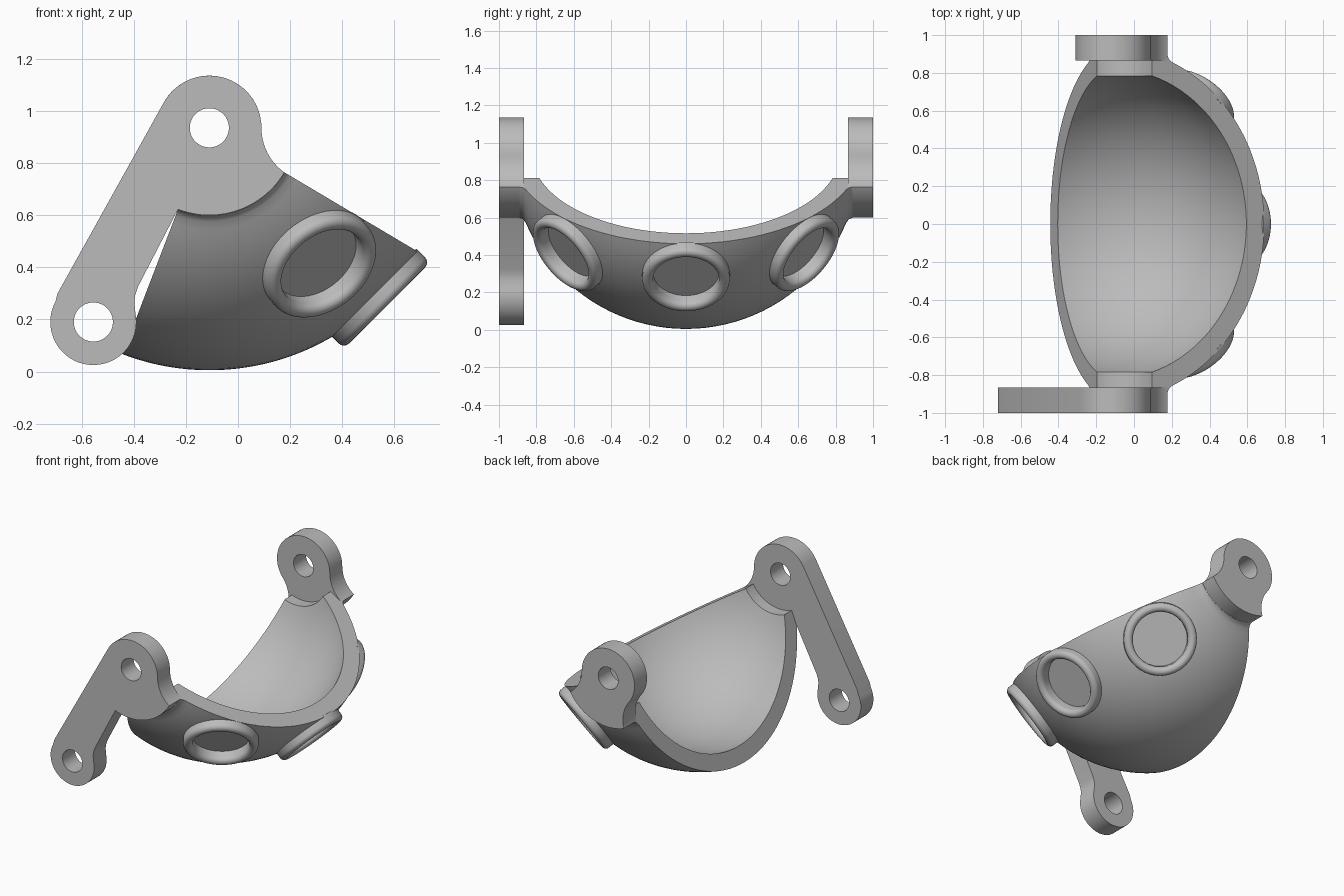
import bpy, bmesh
from math import sin, cos, radians, pi
from mathutils import Vector

cube = bpy.data.objects.get("Cube")
if cube:
    bpy.data.objects.remove(cube, do_unlink=True)

# Main dimensions
PIVOT = Vector((-0.11, 0.0, 0.935))
R_OUT, R_IN, R_HUB, R_BORE = 0.93, 0.82, 0.335, 0.24
A_LEFT, A_RIGHT = radians(-21), radians(59.3)   # wedge angles from straight down
Y_IN, Y_OUT = 0.865, 1.0

grey = bpy.data.materials.new("plain grey")
grey.use_nodes = True
COLOUR = (0.5, 0.5, 0.5, 1)
grey.diffuse_color = COLOUR
grey.node_tree.nodes["Principled BSDF"].inputs["Base Color"].default_value = COLOUR


def make(name, bm):
    bmesh.ops.recalc_face_normals(bm, faces=bm.faces)
    me = bpy.data.meshes.new(name)
    bm.to_mesh(me)
    bm.free()
    me.materials.append(grey)
    ob = bpy.data.objects.new(name, me)
    bpy.context.scene.collection.objects.link(ob)
    return ob


def smooth(ob):
    bpy.ops.object.select_all(action='DESELECT')
    ob.select_set(True)
    bpy.context.view_layer.objects.active = ob
    bpy.ops.object.shade_smooth_by_angle(angle=radians(32))


def cylinder(centre, axis, radius, depth):
    bm = bmesh.new()
    bmesh.ops.create_cone(bm, cap_ends=True, segments=64, radius1=radius,
                          radius2=radius, depth=depth)
    rot = axis.to_track_quat('Z', 'Y').to_matrix().to_4x4()
    bmesh.ops.transform(bm, matrix=rot, verts=bm.verts)
    bmesh.ops.translate(bm, vec=centre, verts=bm.verts)
    return make("cutter", bm)


def cut(ob, cutters):
    for c in cutters:
        c.hide_render = True
        mod = ob.modifiers.new("cut", 'BOOLEAN')
        mod.operation, mod.solver, mod.object = 'DIFFERENCE', 'EXACT', c
    graph = bpy.context.evaluated_depsgraph_get()
    me = bpy.data.meshes.new_from_object(ob.evaluated_get(graph))
    ob.modifiers.clear()
    ob.data = me
    for c in cutters:
        bpy.data.objects.remove(c, do_unlink=True)


def sweep(rings, closed, cap):
    """Skin a list of closed point rings."""
    bm = bmesh.new()
    rows = [[bm.verts.new(p) for p in ring] for ring in rings]
    n = len(rows[0])
    pairs = list(zip(rows, rows[1:])) + ([(rows[-1], rows[0])] if closed else [])
    for a, b in pairs:
        for i in range(n):
            j = (i + 1) % n
            bm.faces.new((a[i], a[j], b[j], b[i]))
    if cap:
        bm.faces.new(rows[0])
        bm.faces.new(rows[-1])
    return bm


def arc(cx, cz, r, a0, a1, n):
    return [Vector((cx + r * cos(a0 + (a1 - a0) * i / n),
                    cz + r * sin(a0 + (a1 - a0) * i / n))) for i in range(n + 1)]


# Spherical wedge shell, swept about the y axis through the pivot
outer = arc(0, 0, R_OUT, 0, radians(65), 20)
neck = [Vector(p) for p in ((0.36, 0.858), (0.343, 0.872), (0.336, 0.89),
                            (0.3, 0.893), (R_BORE, Y_IN))]
inner = arc(0, 0, R_IN, radians(73), 0, 22)
half = outer + neck + inner
mirrored = [Vector((p.x, -p.y)) for p in reversed(half[1:-1])]
STEPS = 40
rings = []
for k in range(STEPS + 1):
    a = A_LEFT + (A_RIGHT - A_LEFT) * k / STEPS
    rings.append([PIVOT + Vector((p.x * sin(a), p.y, -p.x * cos(a)))
                  for p in half + mirrored])
shell = make("bowl_shell", sweep(rings, False, True))

# Blind round ports, with a raised rounded rim on each
axes = {"centre": Vector((1, 0, -1)),
        "front": Vector((0.425, -0.635, -0.525)),
        "back": Vector((0.425, 0.635, -0.525))}
FLOOR, R_PORT = 0.887, 0.176
cut(shell, [cylinder(PIVOT + d.normalized() * (FLOOR + 0.1), d, R_PORT, 0.2)
            for d in axes.values()])
smooth(shell)

rim = [Vector((R_PORT, FLOOR - 0.005)), Vector((R_PORT, 0.935))]
rim += arc(0.205, 0.935, 0.029, pi, 0, 12)[1:]
rim += [Vector((0.234, 0.89))]
for side, d in axes.items():
    rot = d.to_track_quat('Z', 'Y')
    rings = [[PIVOT + rot @ Vector((p.x * cos(t), p.x * sin(t), p.y)) for p in rim]
             for t in (2 * pi * k / 64 for k in range(64))]
    smooth(make(side + "_port_rim", sweep(rings, True, False)))

# Pivot plates: hub sector, concave flare and round ear in the x-z plane
R_EAR, R_FLARE = 0.2, 0.211
foot = arc(0, 0, R_HUB, A_LEFT - pi / 2, A_RIGHT - pi / 2, STEPS)
flare = arc(R_EAR + R_FLARE, 0, R_FLARE, radians(234), pi, 12)
middle = (A_LEFT + A_RIGHT) / 2
axis2 = Vector((sin(middle), -cos(middle)))
flare_left = [2 * p.dot(axis2) * axis2 - p for p in reversed(flare)]
ear_end = 2 * pi + 2 * (middle - pi / 2)
back = foot + flare[1:] + arc(0, 0, R_EAR, 0, ear_end, 40)[1:] + flare_left[1:-1]

# The front plate carries a long arm with a smaller eye at its end
EYE = Vector((-0.445, -0.745))
arm = arc(EYE.x, EYE.y, 0.165, radians(152), radians(372), 40)
arm += [Vector((-0.288, -0.665)), Vector((-0.284, -0.64)), Vector((-0.274, -0.61))]
front = foot + flare[1:] + arc(0, 0, R_EAR, 0, radians(149), 30)[1:]
front += [Vector((-0.582, -0.635))] + arm


def plate(name, outline, y0, y1, holes):
    rings = [[PIVOT + Vector((p.x, y, p.y)) for p in outline] for y in (y0, y1)]
    ob = make(name, sweep(rings, False, True))
    y = Vector((0, 1, 0))
    cut(ob, [cylinder(PIVOT + Vector((h.x, (y0 + y1) / 2, h.y)), y, 0.075, 0.4)
             for h in holes])
    smooth(ob)


plate("back_pivot_ear", back, Y_IN, Y_OUT, [Vector((0, 0))])
plate("front_pivot_arm", front, -Y_OUT, -Y_IN, [Vector((0, 0)), EYE])
